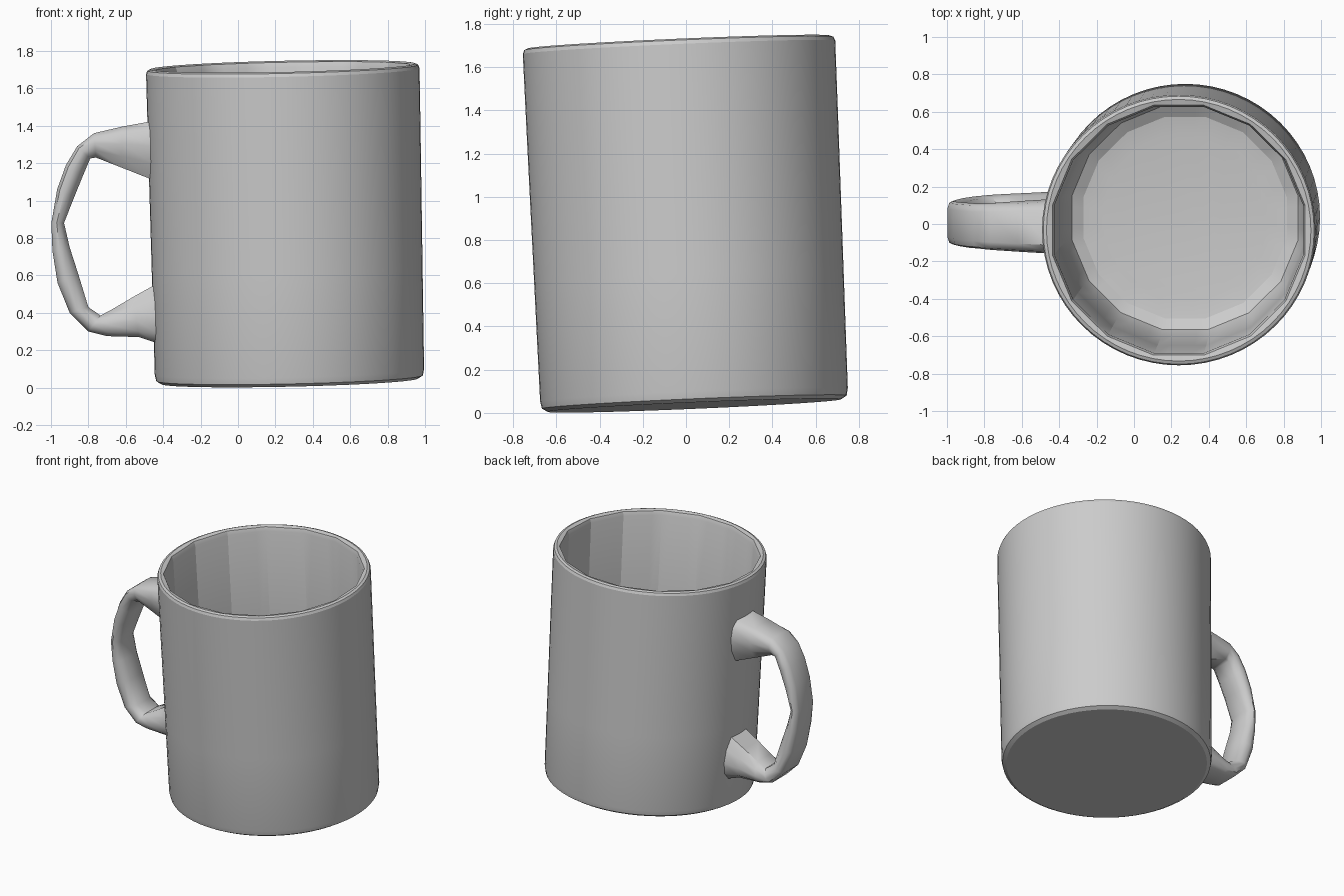
import bpy, bmesh
from math import sin, cos, pi
from mathutils import Vector, Matrix

if "Cube" in bpy.data.objects:
    bpy.data.objects.remove(bpy.data.objects["Cube"])

SEG, FACETS = 64, 16
AXIS = Vector((-0.022, -0.043, 1)).normalized()      # the mug leans slightly
TILT = Vector((0, 0, 1)).rotation_difference(AXIS).to_matrix().to_4x4()
PLACE = Matrix.Translation((0.276, 0.039, 0.034)) @ TILT


def skin(name, rings, angle):
    """Join closed rings of points into a capped skin."""
    bm = bmesh.new()
    loops = [[bm.verts.new(p) for p in ring] for ring in rings]
    n = len(loops[0])
    for a, b in zip(loops, loops[1:]):
        for i in range(n):
            j = (i + 1) % n
            bm.faces.new((a[i], a[j], b[j], b[i]))
    bm.faces.new(loops[0][::-1])
    bm.faces.new(loops[-1])
    bmesh.ops.recalc_face_normals(bm, faces=bm.faces)
    mesh = bpy.data.meshes.new(name)
    bm.to_mesh(mesh)
    bm.free()
    obj = bpy.data.objects.new(name, mesh)
    bpy.context.collection.objects.link(obj)
    bpy.ops.object.select_all(action='DESELECT')
    obj.select_set(True)
    bpy.context.view_layer.objects.active = obj
    bpy.ops.object.shade_smooth_by_angle(angle=angle)
    return obj


def cup_ring(r, z, faceted):
    """Circle, or a coarse polygon (flat side at the back) for the faceted inside."""
    pts = []
    for i in range(SEG):
        a = 2 * pi * i / SEG
        rr = r
        if faceted:
            step = 2 * pi / FACETS
            rr = r * cos(step / 2) / cos((a + step / 2) % step - step / 2)
        pts.append(PLACE @ Vector((1.01 * rr * cos(a), rr * sin(a), z)))
    return pts


# Cup: outside from the base up, over the rim, and down to the inner floor
profile = [(0.68, 0.0, 0), (0.706, 0.016, 0), (0.713, 0.05, 0), (0.717, 0.6, 0),
           (0.722, 1.3, 0), (0.724, 1.66, 0), (0.717, 1.678, 0), (0.70, 1.685, 0),
           (0.682, 1.678, 1), (0.672, 1.65, 1), (0.662, 0.9, 1), (0.645, 0.24, 1),
           (0.61, 0.15, 1), (0.55, 0.115, 1), (0.45, 0.10, 1)]
skin("mug_body", [cup_ring(*p) for p in profile], 0.37)

# Handle: outer point, inner point and half width of each section
sections = [
    ((-0.455, 1.425), (-0.455, 1.11), 0.145),
    ((-0.62, 1.395), (-0.62, 1.175), 0.135),
    ((-0.77, 1.36), (-0.76, 1.23), 0.125),
    ((-0.86, 1.29), (-0.79, 1.225), 0.12),
    ((-0.92, 1.19), (-0.83, 1.13), 0.12),
    ((-0.967, 1.06), (-0.875, 1.02), 0.118),
    ((-0.998, 0.88), (-0.93, 0.88), 0.115),
    ((-0.992, 0.73), (-0.90, 0.75), 0.116),
    ((-0.965, 0.56), (-0.855, 0.61), 0.118),
    ((-0.90, 0.40), (-0.80, 0.43), 0.12),
    ((-0.80, 0.30), (-0.735, 0.385), 0.125),
    ((-0.70, 0.275), (-0.67, 0.42), 0.13),
    ((-0.53, 0.27), (-0.56, 0.485), 0.138),
    ((-0.425, 0.235), (-0.425, 0.56), 0.145)]
# Cross-section: (side, share of the way from outer to inner)
shape = [(-0.65, 0), (0.65, 0), (0.92, 0.15), (1, 0.42), (0.9, 0.72), (0.6, 1),
         (-0.6, 1), (-0.9, 0.72), (-1, 0.42), (-0.92, 0.15)]
rings = []
for outer, inner, half in sections:
    o, i = Vector(outer), Vector(inner)
    ring = []
    for side, t in shape:
        p = o.lerp(i, t)
        ring.append(Vector((p.x, side * half + 0.045 * (0.9 - p.y) + 0.005, p.y)))
    rings.append(ring)
skin("handle", rings, 0.8)
